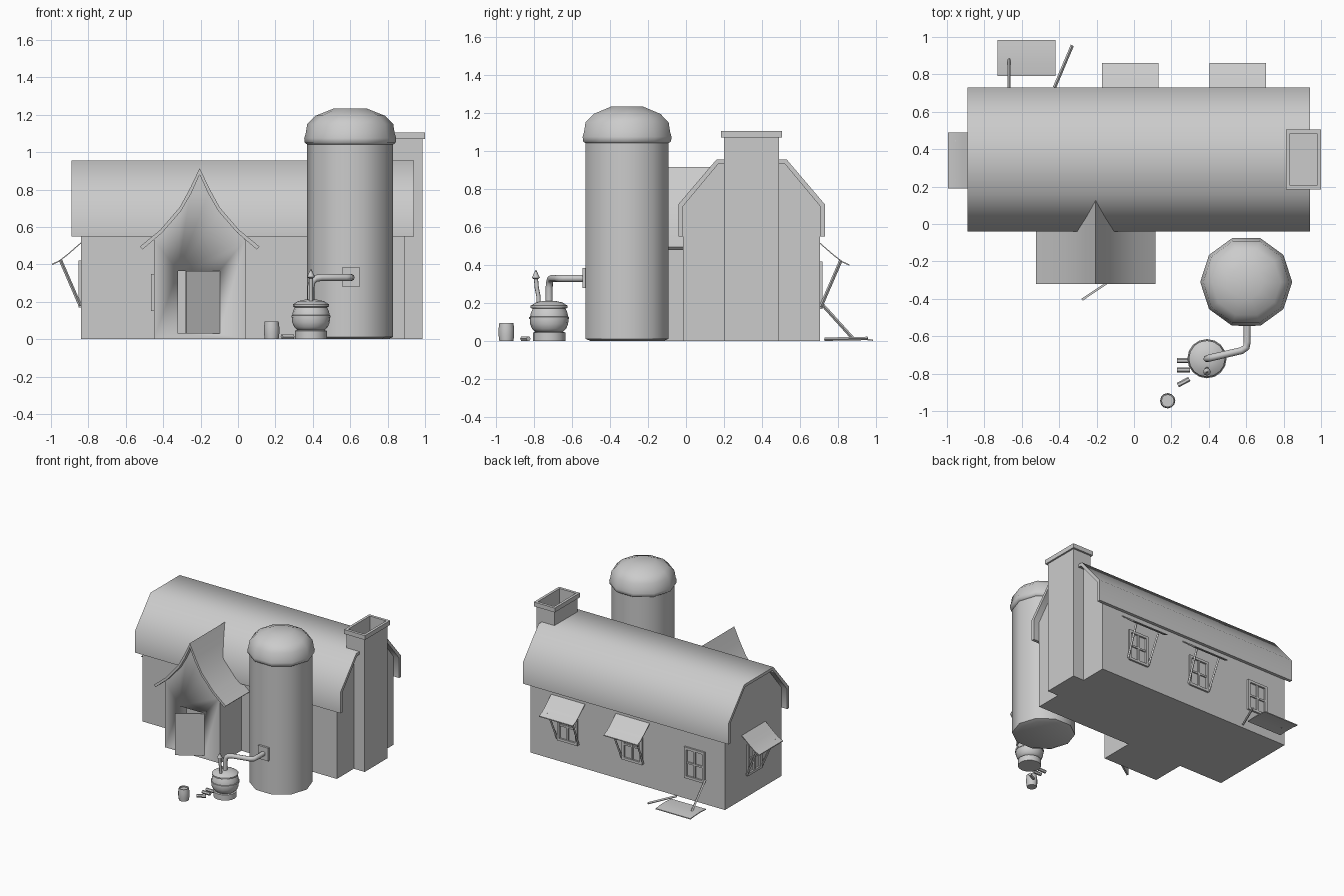
import bpy, bmesh, math
from mathutils import Vector, Matrix

if "Cube" in bpy.data.objects:
    bpy.data.objects.remove(bpy.data.objects["Cube"])


def finish(name, bm, angle=30, mat=None):
    bmesh.ops.recalc_face_normals(bm, faces=bm.faces)
    me = bpy.data.meshes.new(name)
    bm.to_mesh(me)
    bm.free()
    ob = bpy.data.objects.new(name, me)
    bpy.context.collection.objects.link(ob)
    if mat:
        ob.matrix_world = mat
    smooth(ob, angle)
    return ob


def smooth(ob, angle):
    bpy.ops.object.select_all(action='DESELECT')
    ob.select_set(True)
    bpy.context.view_layer.objects.active = ob
    bpy.ops.object.shade_smooth_by_angle(angle=math.radians(angle))


def add_box(bm, lo, hi):
    lo, hi = Vector(lo), Vector(hi)
    m = Matrix.Translation((lo + hi) / 2) @ Matrix.Diagonal((*(hi - lo), 1))
    bmesh.ops.create_cube(bm, size=1, matrix=m)


def boxes(name, parts, mat=None):
    bm = bmesh.new()
    for lo, hi in parts:
        add_box(bm, lo, hi)
    return finish(name, bm, 30, mat)


def prism(name, pts, axis, a, b, angle=30, mat=None):
    """Extrude a (side, z) outline along x or y."""
    bm = bmesh.new()
    vs = [bm.verts.new((a, u, z) if axis == 'x' else (u, a, z)) for u, z in pts]
    f = bm.faces.new(vs)
    ext = bmesh.ops.extrude_face_region(bm, geom=[f])['geom']
    d = (b - a, 0, 0) if axis == 'x' else (0, b - a, 0)
    bmesh.ops.translate(bm, vec=d, verts=[g for g in ext if isinstance(g, bmesh.types.BMVert)])
    return finish(name, bm, angle, mat)


def loft(name, rings, angle=30):
    """Skin a stack of point rings, closing both ends."""
    bm = bmesh.new()
    rs = [[bm.verts.new(p) for p in r] for r in rings]
    n = len(rs[0])
    for r, s in zip(rs, rs[1:]):
        for i in range(n):
            j = (i + 1) % n
            bm.faces.new((r[i], r[j], s[j], s[i]))
    bm.faces.new(rs[0])
    bm.faces.new(rs[-1])
    return finish(name, bm, angle)


def lathe(name, x, y, prof, n, angle=30):
    t = [2 * math.pi * i / n for i in range(n)]
    return loft(name, [[(x + r * math.cos(a), y + r * math.sin(a), z) for a in t] for r, z in prof], angle)


def tube(name, pts, r, res=2, mat=None):
    cu = bpy.data.curves.new(name, 'CURVE')
    cu.dimensions = '3D'
    cu.bevel_depth, cu.bevel_resolution, cu.use_fill_caps = r, res, True
    sp = cu.splines.new('POLY')
    sp.points.add(len(pts) - 1)
    for p, c in zip(sp.points, pts):
        p.co = (*c, 1)
    ob = bpy.data.objects.new(name, cu)
    bpy.context.collection.objects.link(ob)
    bpy.ops.object.select_all(action='DESELECT')
    ob.select_set(True)
    bpy.context.view_layer.objects.active = ob
    bpy.ops.object.convert(target='MESH')
    ob = bpy.context.object
    if mat:
        ob.matrix_world = mat
    smooth(ob, 50)
    return ob


def place(x, y, deg):
    return Matrix.Translation((x, y, 0)) @ Matrix.Rotation(math.radians(deg), 4, 'Z')


def both(half, c):
    """Mirror a half outline about side = c (first point on the axis)."""
    return [(c + u, z) for u, z in half] + [(c - u, z) for u, z in half[:0:-1]]


# Barn body and gambrel roof
C = 0.345
prism("barn_walls", [(-0.015, 0), (0.705, 0), (0.705, 0.71), (0.52, 0.935), (0.17, 0.935), (-0.015, 0.71)],
      'x', -0.84, 0.89)
outer = [(0.385, 0.55), (0.385, 0.72), (0.185, 0.955)]
inner = [(0.36, 0.55), (0.36, 0.71), (0.175, 0.932)]
prism("barn_roof", [(C - u, z) for u, z in outer] + [(C + u, z) for u, z in outer[::-1]]
      + [(C + u, z) for u, z in inner] + [(C - u, z) for u, z in inner[::-1]], 'x', -0.89, 0.94, 60)

# Chimney with hollow cap
stack = [(0.08, 0.145, 0), (0.08, 0.145, 1.07), (0.093, 0.16, 1.07), (0.093, 0.16, 1.105),
         (0.072, 0.138, 1.105), (0.072, 0.138, 0.97)]
loft("chimney", [[(0.907 + sx * a, C + sy * b, z) for sx, sy in ((-1, -1), (1, -1), (1, 1), (-1, 1))]
                 for a, b, z in stack])

# Porch with flared roof
P = -0.205
porch = prism("porch_walls", both([(0, 0.885), (0.05, 0.785), (0.105, 0.68), (0.245, 0.53), (0.245, 0)], P),
              'y', -0.285, 0.05)
top = [(0, 0.915), (0.05, 0.81), (0.107, 0.705), (0.21, 0.585), (0.32, 0.495)]
low = [(0, 0.88), (0.045, 0.78), (0.1, 0.685), (0.2, 0.57), (0.305, 0.48)]
prism("porch_roof", [(P - u, z) for u, z in top[::-1]] + [(P + u, z) for u, z in top[1:]]
      + [(P + u, z) for u, z in low[::-1]] + [(P - u, z) for u, z in low[1:]], 'y', -0.32, 0.14, 40)

# Doorway recess and open door
cutter = boxes("doorway_cutter", [((-0.32, -0.4, 0.03), (-0.1, -0.2, 0.365))])
cutter.hide_render = True
cutter.hide_set(True)
mod = porch.modifiers.new("doorway", 'BOOLEAN')
mod.operation, mod.object, mod.solver = 'DIFFERENCE', cutter, 'EXACT'
bpy.context.view_layer.objects.active = porch
bpy.ops.object.modifier_apply(modifier=mod.name)
bpy.data.objects.remove(cutter)
boxes("door", [((-0.215, -0.006, 0.03), (0, 0.006, 0.365))], place(-0.1, -0.285, 34))


# Windows, local front is -y
def window(label, x, y, deg, awning=True, w=0.09, z0=0.17, z1=0.42):
    m, d, t, zm = place(x, y, deg), 0.014, 0.02, (z0 + z1) / 2
    parts = [((-w, -d, z0), (-w + t, 0.01, z1)), ((w - t, -d, z0), (w, 0.01, z1)),
             ((-w + t, -d, z0), (w - t, 0.01, z0 + t)), ((-w + t, -d, z1 - t), (w - t, 0.01, z1)),
             ((-0.007, -d * .8, z0 + t), (0.007, 0.01, z1 - t)),
             ((-w + t, -d * .7, zm - 0.007), (w - t, 0.01, zm + 0.007))]
    boxes(label + "_window", parts, m)
    if awning:
        line = [(0, 0.518), (-0.07, 0.457), (-0.115, 0.422), (-0.155, 0.403)]
        prism(label + "_awning", line + [(u, z - 0.007) for u, z in line[::-1]], 'x', -0.15, 0.15, 40, m)
        for s, side in ((-1, "left"), (1, "right")):
            tube(f"{label}_awning_strut_{side}", [(s * 0.105, -0.11, 0.425), (s * 0.095, -0.004, 0.18)], 0.009, 0, m)


window("back_right", 0.555, 0.705, 180)
window("back_middle", -0.02, 0.705, 180)
window("back_left", -0.575, 0.705, 180, False)
window("left_end", -0.84, 0.34, -90)
window("porch_side", -0.45, -0.15, -90, False, 0.07, 0.15, 0.35)

# Fallen awning and its struts
line = [(0.79, 0.012), (0.86, 0.016), (0.93, 0.014), (0.985, 0.008)]
prism("fallen_awning", line + [(u, z - 0.007) for u, z in line[::-1]], 'x', -0.73, -0.42, 40)
tube("leaning_strut", [(-0.668, 0.71, 0.2), (-0.668, 0.88, 0.012)], 0.009, 0)
tube("fallen_strut", [(-0.425, 0.73, 0.01), (-0.33, 0.955, 0.014)], 0.009, 0)

# Silo with domed cap
lathe("silo", 0.6, -0.31, [(0.2, 0), (0.23, 0.012), (0.23, 1.05)], 10, 60)
lathe("silo_dome", 0.6, -0.31, [(0.228, 1.04), (0.243, 1.05), (0.246, 1.075), (0.238, 1.1), (0.23, 1.15),
                                (0.185, 1.195), (0.09, 1.233)], 10, 60)

# Still, pipe and spout
SX, SY = 0.39, -0.72
lathe("still_base", SX, SY, [(0.085, 0), (0.085, 0.045), (0.07, 0.05)], 16)
lathe("still_pot", SX, SY, [(0.07, 0.045), (0.09, 0.065), (0.1, 0.09), (0.102, 0.12), (0.096, 0.15), (0.084, 0.175)],
      16, 50)
lathe("still_belly_band", SX, SY, [(0.1, 0.115), (0.105, 0.117), (0.105, 0.127), (0.098, 0.129)], 16)
lathe("still_lid", SX, SY, [(0.085, 0.17), (0.097, 0.175), (0.097, 0.186), (0.07, 0.203), (0.03, 0.212)], 16, 40)
tube("still_pipe", [(0.605, -0.52, 0.33), (0.605, -0.63, 0.33), (0.6, -0.66, 0.33), (0.575, -0.677, 0.33),
                    (0.445, -0.707, 0.33), (0.415, -0.714, 0.325), (0.398, -0.718, 0.31), (0.39, SY, 0.28),
                    (0.39, SY, 0.2)], 0.019)
boxes("pipe_flange", [((0.56, -0.545, 0.28), (0.65, -0.51, 0.385))])
tube("spout", [(0.39, -0.775, 0.19), (0.39, -0.777, 0.24), (0.39, -0.785, 0.28), (0.39, -0.79, 0.335)], 0.011)
lathe("spout_tip", 0.39, -0.79, [(0.01, 0.325), (0.021, 0.333), (0.002, 0.375)], 8, 50)

# Small barrel and firewood
lathe("small_barrel", 0.18, -0.945, [(0.037, 0), (0.041, 0.03), (0.041, 0.065), (0.037, 0.095), (0.031, 0.095),
                                     (0.031, 0.085)], 12, 40)
for i, (x, y, deg) in enumerate([(0.265, -0.73, 0), (0.265, -0.78, 0), (0.265, -0.845, 28)]):
    tube(f"firewood_{i + 1}", [(-0.035, 0, 0.013), (0.035, 0, 0.013)], 0.013, 1, place(x, y, deg))
